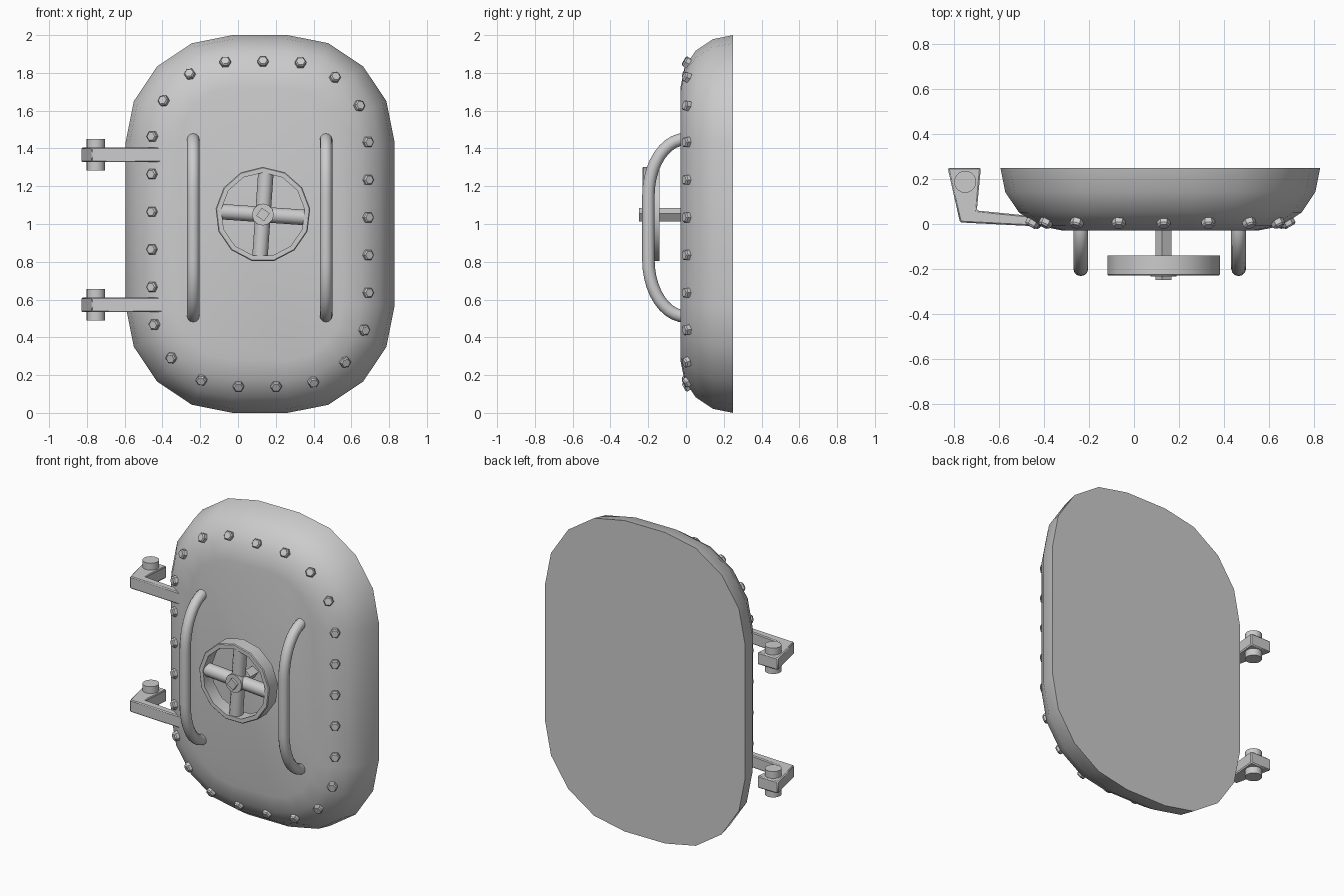
import bpy, bmesh
from math import sin, cos, pi, radians
from mathutils import Vector

if "Cube" in bpy.data.objects:
    bpy.data.objects.remove(bpy.data.objects["Cube"])

CX = 0.117                        # door centre in x
STRAIGHT_X, STRAIGHT_Z, CORNER = 0.145, 0.433, 0.567
ROUND, BACK = 0.28, 0.25          # edge rounding and back plane


def loft(name, rings, wrap=False, bevel=0.0):
    """Skin a list of point rings; cap the ends unless it wraps around."""
    bm = bmesh.new()
    vs = [[bm.verts.new(p) for p in ring] for ring in rings]
    n = len(vs[0])
    pairs = list(zip(vs, vs[1:])) + ([(vs[-1], vs[0])] if wrap else [])
    for a, b in pairs:
        for i in range(n):
            j = (i + 1) % n
            bm.faces.new((a[i], a[j], b[j], b[i]))
    if not wrap:
        bm.faces.new(vs[0])
        bm.faces.new(vs[-1])
    bmesh.ops.recalc_face_normals(bm, faces=bm.faces)
    mesh = bpy.data.meshes.new(name)
    bm.to_mesh(mesh)
    bm.free()
    ob = bpy.data.objects.new(name, mesh)
    bpy.context.collection.objects.link(ob)
    bpy.ops.object.select_all(action='DESELECT')
    ob.select_set(True)
    bpy.context.view_layer.objects.active = ob
    bpy.ops.object.shade_smooth_by_angle(angle=radians(31))
    if bevel:
        mod = ob.modifiers.new("bevel", 'BEVEL')
        mod.width = bevel
        mod.segments = 1
    return ob


def circle(center, axis, r, n, turn=0.0):
    axis = Vector(axis).normalized()
    ref = Vector((1, 0, 0)) if abs(axis.x) < 0.9 else Vector((0, 0, 1))
    u = (ref - axis * ref.dot(axis)).normalized()
    v = axis.cross(u)
    return [Vector(center) + r * (u * cos(turn + 2 * pi * i / n) + v * sin(turn + 2 * pi * i / n))
            for i in range(n)]


def rod(name, a, b, r, n, turn=0.0, bevel=0.0):
    a, b = Vector(a), Vector(b)
    return loft(name, [circle(a, b - a, r, n, turn), circle(b, b - a, r, n, turn)], bevel=bevel)


# Door shell: rounded rectangle shrinking along a quarter round to a flat front
def outline(inset, y):
    r = CORNER - inset
    pts = []
    for k, (sx, sz) in enumerate(((1, 1), (-1, 1), (-1, -1), (1, -1))):
        for i in range(5):
            a = k * pi / 2 + i * pi / 8
            pts.append((CX + sx * STRAIGHT_X + r * cos(a), y, 1 + sz * STRAIGHT_Z + r * sin(a)))
    return pts


steps = [i * pi / 8 for i in range(5)]
loft("door_shell", [outline(ROUND * (1 - cos(t)), BACK - ROUND * sin(t)) for t in steps])

# Hex bolts evenly spaced around the rounded edge
TILT = radians(60.5)
path_r = CORNER - ROUND * (1 - cos(TILT))
arc = path_r * pi / 2
total = 4 * (STRAIGHT_X + STRAIGHT_Z + arc / 1.0)
lengths = [STRAIGHT_X, arc, 2 * STRAIGHT_Z, arc, 2 * STRAIGHT_X, arc, 2 * STRAIGHT_Z, arc, STRAIGHT_X]
total = sum(lengths)


def edge_point(s):
    """Clockwise from top centre: position (x, z) and outward angle."""
    corners = ((1, 1), (1, -1), (-1, -1), (-1, 1), (1, 1))
    angle = pi / 2
    for k, length in enumerate(lengths):
        if s <= length:
            break
        s -= length
        if k % 2:
            angle -= pi / 2
    if k % 2:
        sx, sz = corners[k // 2]
        angle -= s / path_r
        off = Vector((0, 0))
    else:
        sx, sz = corners[k // 2 - 1] if k else (0, 1)
        off = s * Vector((sin(angle), -cos(angle)))
    out = Vector((cos(angle), sin(angle)))
    return Vector((CX + sx * STRAIGHT_X, 1 + sz * STRAIGHT_Z)) + path_r * out + off, out


for i in range(25):
    p, out = edge_point(0.015 + i * total / 25)
    n = Vector((out.x * cos(TILT), -sin(TILT), out.y * cos(TILT)))
    base = Vector((p.x, BACK - ROUND * sin(TILT), p.y))
    loft("bolt", [circle(base - n * 0.02, n, 0.03, 6), circle(base + n * 0.012, n, 0.03, 6),
                  circle(base + n * 0.02, n, 0.023, 6)])

# Grab handles: tube swept along a flattened U
path = []
for k in range(11):
    a = pi / 2 * k / 10
    path.append(((-0.199 * sin(a), 1.15 + 0.3 * cos(a)), (-sin(a) / 0.3, -cos(a) / 0.199)))
lower = [((y, 1.96 - z), (-t[0], t[1])) for (y, z), t in reversed(path)]
for x in (-0.237, 0.466):
    rings = []
    for k, ((y, z), _) in enumerate(path + lower):
        a = pi / 2 * (k / 10 if k < 11 else (k - 1) / 10)
        d = Vector((0, -cos(a) * 0.199, -sin(a) * 0.3))
        rings.append(circle((x, y, z), d, 0.033, 12))
    loft("grab_handle", rings)

# Wheel: 13-sided rim, crossed spokes, hub and square shaft
WX, WZ, Y0, Y1 = 0.132, 1.05, -0.23, -0.14
rim = [(0.252, Y1), (0.252, Y0 + 0.005), (0.247, Y0), (0.222, Y0), (0.222, Y1)]
loft("wheel_rim", [circle((WX, y, WZ), (0, -1, 0), r, 13, pi / 2) for r, y in rim], wrap=True)
for a in (radians(-4), radians(86)):
    d = Vector((cos(a), 0, sin(a))) * 0.235
    c = Vector((WX, (Y0 + Y1) / 2, WZ))
    rod("wheel_spoke", c - d, c + d, 0.041, 12)
rod("wheel_hub", (WX, Y1, WZ), (WX, Y0 - 0.004, WZ), 0.058, 12)
rod("wheel_shaft", (WX, 0, WZ), (WX, -0.25, WZ), 0.036, 4, radians(10))

# Hinges: bent arm plates with vertical pins
arm = [(-0.83, 0.25), (-0.682, 0.25), (-0.70, 0.06), (-0.40, 0.03), (-0.40, -0.012), (-0.775, 0.007)]
for z in (1.366, 0.572):
    loft("hinge_arm", [[(x, y, z + h) for x, y in arm] for h in (-0.039, 0.039)], bevel=0.006)
    rod("hinge_pin", (-0.752, 0.188, z - 0.083), (-0.752, 0.188, z + 0.083), 0.049, 20)
